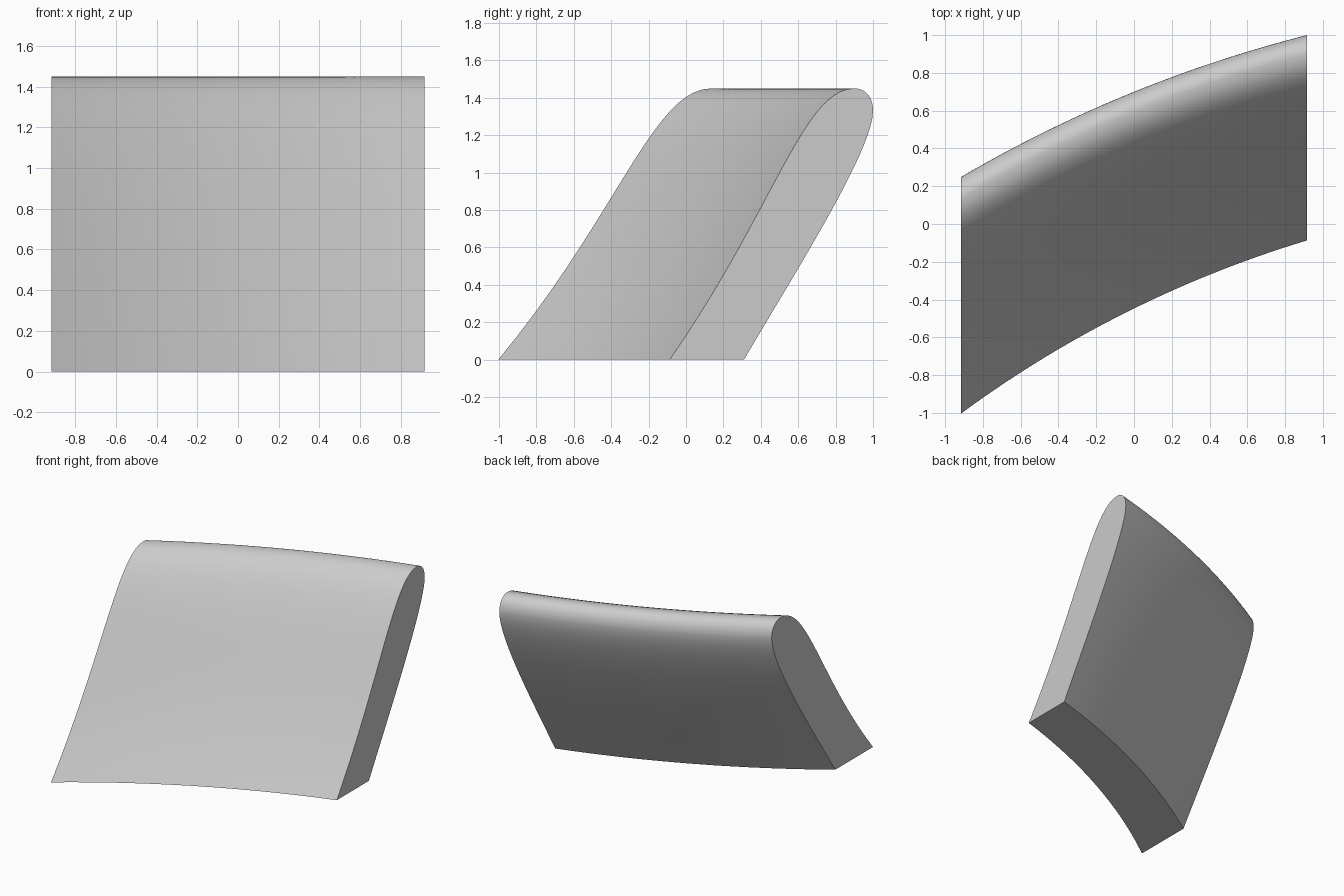
import bpy
import bmesh
from math import hypot, sqrt, radians
from mathutils import Vector
from mathutils.geometry import interpolate_bezier

if "Cube" in bpy.data.objects:
    bpy.data.objects.remove(bpy.data.objects["Cube"])

HALF = 0.916                 # half width between the flat end cuts
CENTRE = (2.654, -5.85)      # vertical axis the wall sweeps around
STEPS = 32

grey = bpy.data.materials.new("plain grey")
grey.use_nodes = True
colour = (0.6, 0.6, 0.6, 1)
grey.diffuse_color = colour
grey.node_tree.nodes["Principled BSDF"].inputs["Base Color"].default_value = colour

# Leaning cross-section at the left end, as (y, z): front, rounded crest, back
curves = [
    ((-0.087, 0), (0.47, 0.8), (0.63, 1.45), (0.9, 1.45)),
    ((0.9, 1.45), (0.962, 1.45), (1, 1.4), (1, 1.33)),
    ((1, 1.33), (1, 1.12), (0.58, 0.46), (0.31, 0)),
]
profile = []
for curve in curves:
    points = interpolate_bezier(*[Vector(p) for p in curve], 20)
    profile += points[1:] if profile else points


def arc_y(point, x):
    """Slide a section point around the sweep axis to position x."""
    radius = hypot(point.x - CENTRE[1], HALF - CENTRE[0])
    return CENTRE[1] + sqrt(radius ** 2 - (x - CENTRE[0]) ** 2)


# Sweep the section between the two end planes
bm = bmesh.new()
rings = []
for i in range(STEPS + 1):
    x = HALF * (2 * i / STEPS - 1)
    rings.append([bm.verts.new((x, arc_y(p, x), p.y)) for p in profile])

count = len(profile)
for a, b in zip(rings, rings[1:]):
    for j in range(count):
        k = (j + 1) % count
        bm.faces.new((a[j], a[k], b[k], b[j]))
for ring in (rings[0], rings[-1]):
    bm.faces.new(ring)
bmesh.ops.recalc_face_normals(bm, faces=bm.faces)

mesh = bpy.data.meshes.new("curved_leaning_wall")
bm.to_mesh(mesh)
bm.free()
mesh.materials.append(grey)
wall = bpy.data.objects.new("curved_leaning_wall", mesh)
bpy.context.collection.objects.link(wall)

# Smooth the skin, keep the end and base edges crisp
bpy.ops.object.select_all(action="DESELECT")
wall.select_set(True)
bpy.context.view_layer.objects.active = wall
bpy.ops.object.shade_smooth_by_angle(angle=radians(30))
